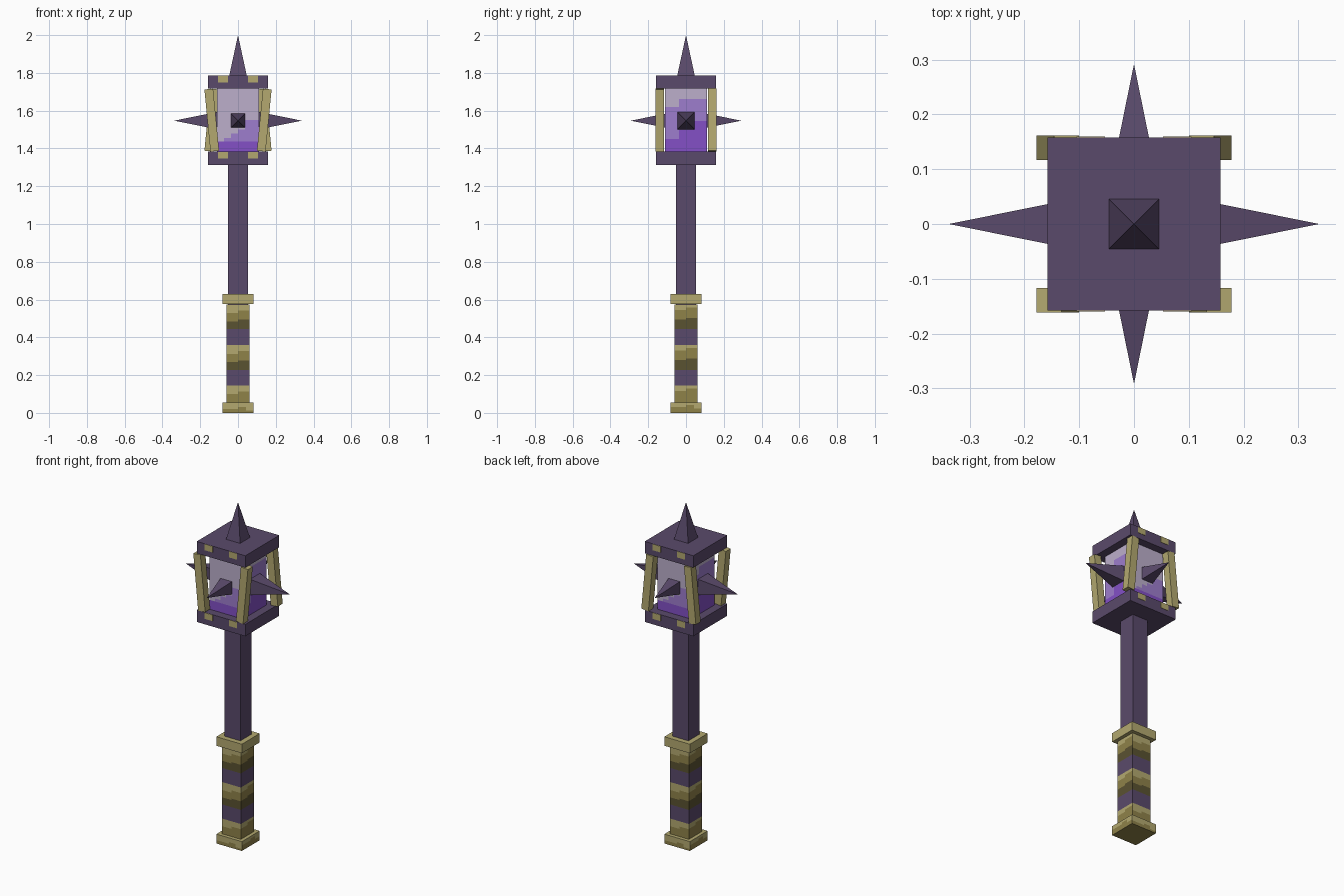
import bpy, bmesh, math
from mathutils import Vector, Matrix

cube = bpy.data.objects.get("Cube")
if cube:
    bpy.data.objects.remove(cube, do_unlink=True)


def material(name, hexcode):
    rgb = [int(hexcode[i:i + 2], 16) / 255 for i in (0, 2, 4)]
    lin = [c / 12.92 if c < 0.04 else ((c + 0.055) / 1.055) ** 2.4 for c in rgb] + [1]
    m = bpy.data.materials.new(name)
    m.use_nodes = True
    m.diffuse_color = lin
    bsdf = next(n for n in m.node_tree.nodes if n.type == 'BSDF_PRINCIPLED')
    bsdf.inputs["Base Color"].default_value = lin
    bsdf.inputs["Roughness"].default_value = 0.8
    return m


PURPLE = material("dark_purple", "5a4a6b")
LIGHT = material("pale_brass", "b3a970")
MID = material("brass", "8f8249")
DARK = material("dark_brass", "5a5231")
PALE = material("lavender_glass", "bcafcb")
VIOLET = material("violet_glass", "9d7dcd")
DEEP = material("deep_violet_glass", "8350c6")


def finish(name, bm, mats):
    mesh = bpy.data.meshes.new(name)
    bm.to_mesh(mesh)
    bm.free()
    for m in mats:
        mesh.materials.append(m)
    obj = bpy.data.objects.new(name, mesh)
    bpy.context.collection.objects.link(obj)
    return obj


def box(name, size, centre, mat, tilt=0):
    bm = bmesh.new()
    bmesh.ops.create_cube(bm, size=1, matrix=Matrix.Diagonal((*size, 1)))
    obj = finish(name, bm, [mat])
    obj.location = centre
    obj.rotation_euler.y = tilt
    return obj


def spike(name, base, tip, half):
    """Four-sided spike whose square base lies across its axis."""
    axis = Vector(tip) - Vector(base)
    bm = bmesh.new()
    bmesh.ops.create_cone(bm, cap_ends=True, segments=4, radius1=half * math.sqrt(2),
                          radius2=0, depth=axis.length,
                          matrix=Matrix.Translation((0, 0, axis.length / 2))
                          @ Matrix.Rotation(math.pi / 4, 4, 'Z'))
    bmesh.ops.remove_doubles(bm, verts=bm.verts, dist=1e-5)
    obj = finish(name, bm, [PURPLE])
    obj.location = base
    if abs(axis.x) > 0.01:
        obj.rotation_euler.y = math.copysign(math.pi / 2, axis.x)
    elif abs(axis.y) > 0.01:
        obj.rotation_euler.x = -math.copysign(math.pi / 2, axis.y)


def painted_block(name, half, bottom, top, mats, columns, levels, caps):
    """Square block; levels(side, column) gives rising (z, material index) bands."""
    bm = bmesh.new()
    up = Vector((0, 0, 1))
    for side, n in enumerate([(0, -1, 0), (1, 0, 0), (0, 1, 0), (-1, 0, 0)]):
        n = Vector(n)
        right = up.cross(n)
        for c in range(columns):
            a = (n + right * (2 * c / columns - 1)) * half
            b = (n + right * (2 * (c + 1) / columns - 1)) * half
            z = bottom
            for z2, index in levels(side, c):
                if z2 - z > 1e-4:
                    f = bm.faces.new([bm.verts.new(p) for p in
                                      (a + up * z, b + up * z, b + up * z2, a + up * z2)])
                    f.material_index = index
                    z = z2
    corners = [(-half, -half), (half, -half), (half, half), (-half, half)]
    for z, ring, index in ((bottom, corners[::-1], caps[0]), (top, corners, caps[1])):
        f = bm.faces.new([bm.verts.new((x, y, z)) for x, y in ring])
        f.material_index = index
    bmesh.ops.remove_doubles(bm, verts=bm.verts, dist=1e-5)
    return finish(name, bm, mats)


# Handle: banded grip between two square collars
BRASS = [LIGHT, MID, DARK, PURPLE]


def grip_bands(side, c):
    step = 0.014 * (c // 2) + (0.016 if side % 2 else 0)
    bands = [(0.1 + step, 1), (0.145, 0)]
    for base in (0.145, 0.36):
        bands += [(base + 0.083, 3), (base + 0.125 + step * 0.6, 2),
                  (base + 0.168 + step, 1), (base + 0.215, 0)]
    return bands


def pommel_bands(side, c):
    cut = (0.02, 0.02, 0.03, 0.012)[c] + (0.012 if side % 2 else 0)
    return [(cut, 1), (0.055, 0)]


painted_block("grip", 0.062, 0.05, 0.575, BRASS, 4, grip_bands, (1, 0))
painted_block("pommel", 0.083, 0, 0.055, BRASS, 4, pommel_bands, (1, 0))
box("grip_collar", (0.166, 0.166, 0.053), (0, 0, 0.602), LIGHT)
box("shaft", (0.104, 0.104, 0.75), (0, 0, 0.95), PURPLE)

# Head: two square plates around a glass core with stepped liquid
box("lower_plate", (0.316, 0.316, 0.07), (0, 0, 1.348), PURPLE)
box("upper_plate", (0.316, 0.316, 0.07), (0, 0, 1.752), PURPLE)


def liquid(side, c):
    if side % 2:
        deep, mid = 1.45 + 0.048 * (c // 2), 1.62 if c < 2 else 1.663
    else:
        deep, mid = 1.438, (1.438, 1.455, 1.48, 1.5, 1.55, 1.55)[c]
    return [(deep, 2), (mid, 1), (1.717, 0)]


painted_block("glass_core", 0.11, 1.383, 1.717, [PALE, VIOLET, DEEP], 6, liquid, (2, 0))

# Leaning corner posts and thin brass studs, front and back
for y, where in ((-1, "front"), (1, "back")):
    for x, hand in ((-1, "right"), (1, "left")):
        box(f"{where}_{hand}_post", (0.046, 0.045, 0.33),
            (x * 0.139, y * 0.1395, 1.55), LIGHT, -x * y * math.radians(5.5))
        for z, level in ((1.768, "upper"), (1.364, "lower")):
            box(f"{where}_{hand}_{level}_stud", (0.052, 0.004, 0.036),
                (x * 0.079, y * 0.158, z), LIGHT)

# Spikes on top and on all four sides
spike("top_spike", (0, 0, 1.787), (0, 0, 2), 0.046)
for s, hand, where in ((-1, "right", "front"), (1, "left", "back")):
    spike(f"{hand}_spike", (s * 0.11, 0, 1.547), (s * 0.338, 0, 1.547), 0.046)
    spike(f"{where}_spike", (0, s * 0.11, 1.547), (0, s * 0.292, 1.547), 0.037)
